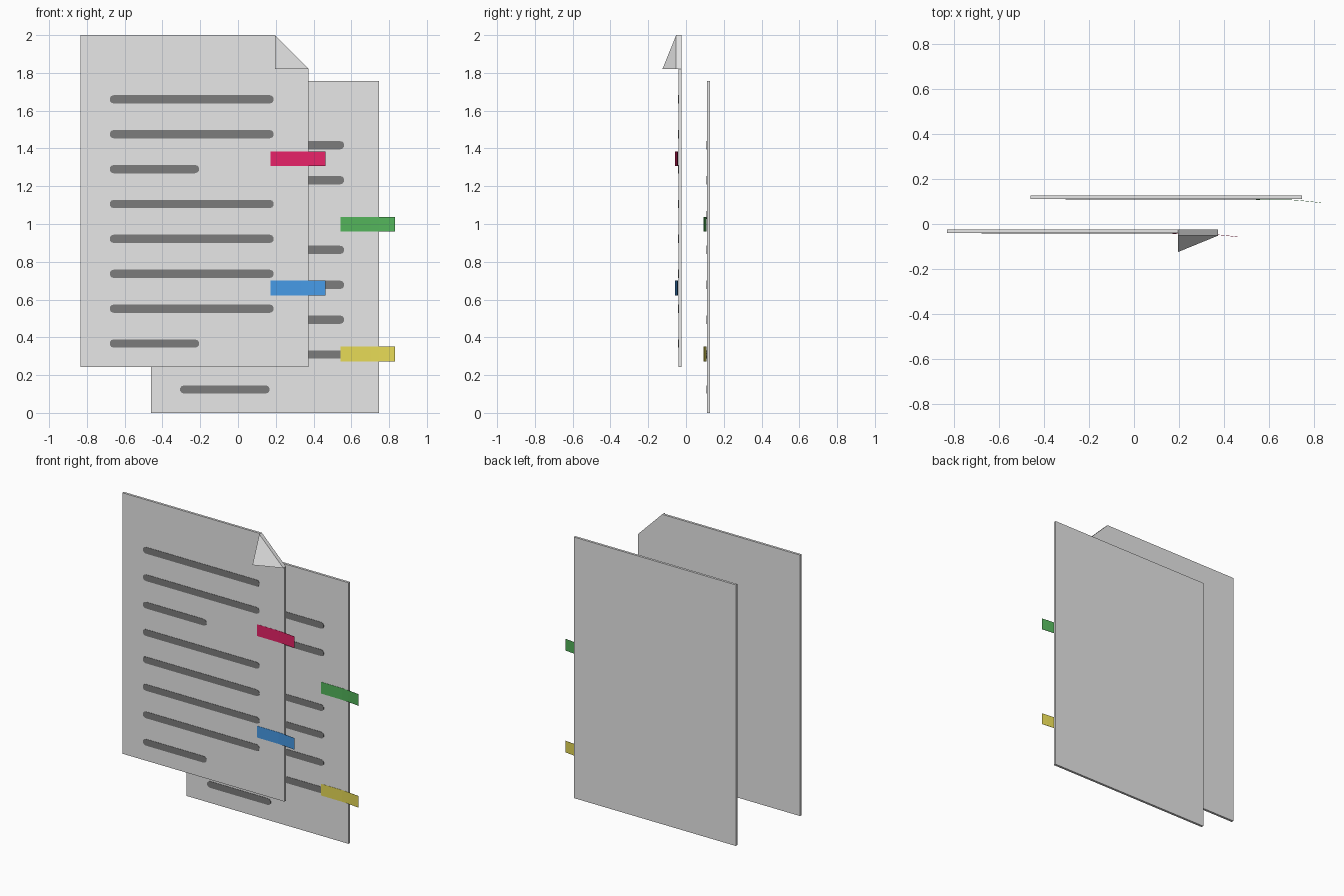
import bpy, bmesh, math
from mathutils import Vector

if "Cube" in bpy.data.objects:
    bpy.data.objects.remove(bpy.data.objects["Cube"])


def material(name, rgb):
    """Flat colour given as sRGB 0-255."""
    m = bpy.data.materials.new(name)
    m.diffuse_color = [((c / 255 + 0.055) / 1.055) ** 2.4 for c in rgb] + [1]
    m.use_nodes = True
    m.node_tree.nodes["Principled BSDF"].inputs["Base Color"].default_value = m.diffuse_color
    return m


PAPER = material("paper_white", (231, 231, 231))
INK = material("ink_grey", (124, 124, 124))
PINK = material("pink", (233, 35, 105))
BLUE = material("blue", (73, 160, 239))
GREEN = material("green", (84, 181, 91))
YELLOW = material("yellow", (234, 221, 88))


def loft(name, ring_a, ring_b, mat):
    """Closed solid between two matching outlines."""
    bm = bmesh.new()
    a = [bm.verts.new(p) for p in ring_a]
    b = [bm.verts.new(p) for p in ring_b]
    n = len(a)
    bm.faces.new(a)
    bm.faces.new(b[::-1])
    for i in range(n):
        j = (i + 1) % n
        bm.faces.new((a[j], a[i], b[i], b[j]))
    bmesh.ops.recalc_face_normals(bm, faces=bm.faces)
    me = bpy.data.meshes.new(name)
    bm.to_mesh(me)
    bm.free()
    me.materials.append(mat)
    ob = bpy.data.objects.new(name, me)
    bpy.context.collection.objects.link(ob)
    return ob


def plate(name, outline, y0, y1, mat):
    """Outline in x, z given depth along y."""
    return loft(name, [(x, y0, z) for x, z in outline],
                [(x, y1, z) for x, z in outline], mat)


def bar_outline(x0, x1, z, r):
    """Bar with low-poly rounded ends."""
    pts = []
    for cx, start in ((x1 - r, -90), (x0 + r, 90)):
        for k in range(6):
            a = math.radians(start + 36 * k)
            pts.append((cx + r * math.cos(a), z + r * math.sin(a)))
    return pts


def text_lines(prefix, dx, dz, y_face):
    """Eight ruled lines, the third and last ones short."""
    for i in range(8):
        z = 1.66 - i * 0.1847 + dz
        end = -0.205 if i in (2, 7) else 0.19
        plate(f"{prefix}_line_{i + 1}",
              bar_outline(-0.68 + dx, end + dx, z, 0.022),
              y_face - 0.002, y_face + 0.002, INK)


def sticky_tab(name, x, y, z, mat):
    """Thin flag, its free end curling towards the front."""
    bend = [(0, 0), (0.16, -0.001), (0.205, -0.0045), (0.25, -0.009), (0.29, -0.014)]
    prof = [(x + px, y + py) for px, py in bend]
    prof += [(px, py - 0.0015) for px, py in reversed(prof)]
    loft(name, [(px, py, z - 0.039) for px, py in prof],
         [(px, py, z + 0.039) for px, py in prof], mat)


# Back page
plate("back_page", [(-0.46, 0), (0.747, 0), (0.747, 1.758), (-0.46, 1.758)],
      0.111, 0.127, PAPER)
text_lines("back", 0.373, -0.243, 0.111)

# Front page with its corner cut along the fold
plate("front_page", [(-0.833, 0.243), (0.374, 0.243), (0.374, 1.82),
                     (0.195, 2.0), (-0.833, 2.0)], -0.041, -0.025, PAPER)
text_lines("front", 0, 0, -0.041)

# Folded corner lifting forward from the diagonal
corner = [(0.195, 2.0), (0.374, 1.82), (0.195, 1.82)]
loft("folded_corner",
     [(x, y, z) for (x, z), y in zip(corner, (-0.052, -0.052, -0.125))],
     [(x, y, z) for (x, z), y in zip(corner, (-0.04, -0.04, -0.117))], PAPER)

# Sticky tabs
sticky_tab("pink_tab", 0.172, -0.043, 1.345, PINK)
sticky_tab("blue_tab", 0.172, -0.043, 0.661, BLUE)
sticky_tab("green_tab", 0.542, 0.109, 0.998, GREEN)
sticky_tab("yellow_tab", 0.542, 0.109, 0.312, YELLOW)
